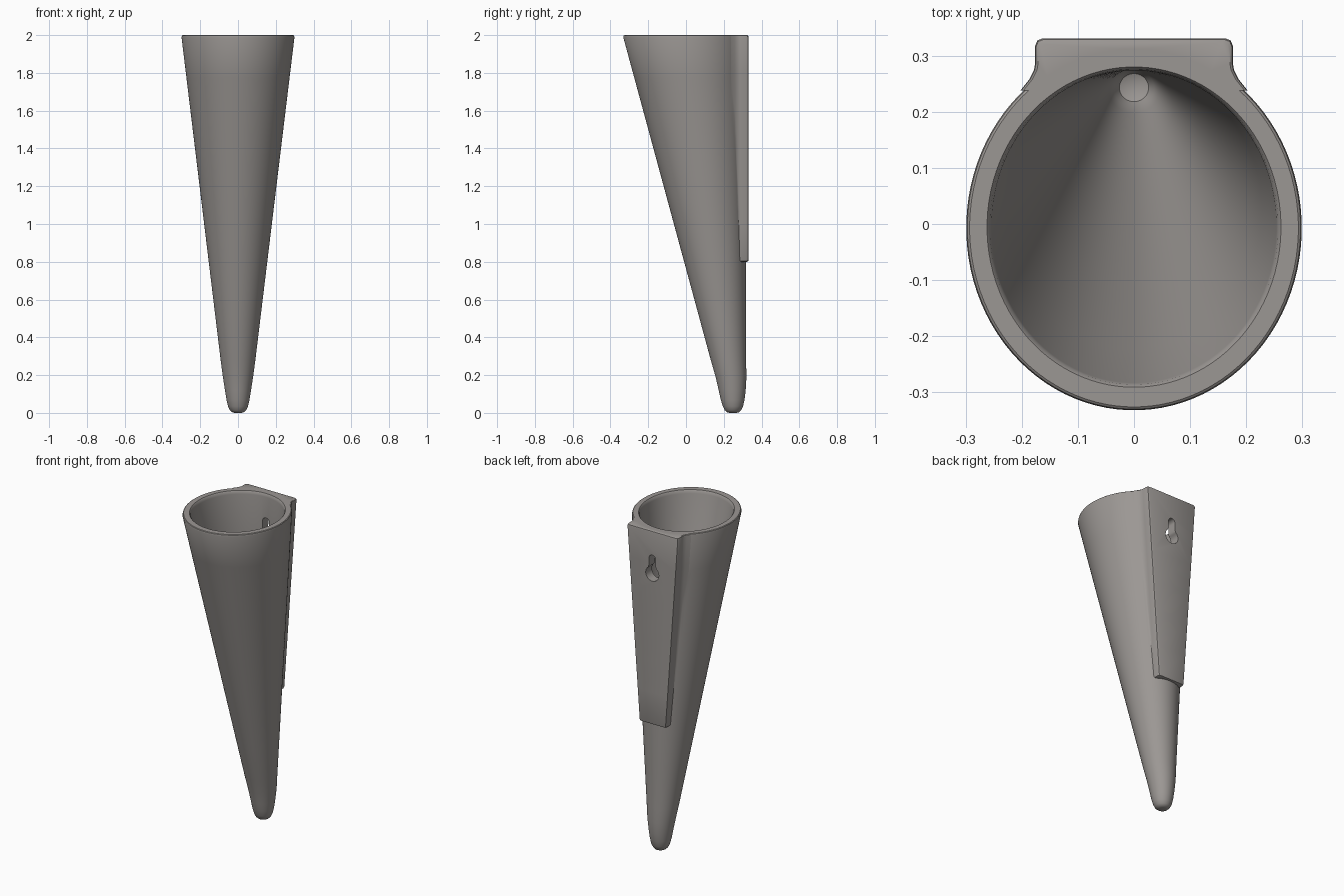
import bpy, bmesh, math

if "Cube" in bpy.data.objects:
    bpy.data.objects.remove(bpy.data.objects["Cube"])

grey = bpy.data.materials.new("warm grey")
grey.diffuse_color = (0.33, 0.31, 0.295, 1)
grey.use_nodes = True
grey.node_tree.nodes["Principled BSDF"].inputs["Base Color"].default_value = grey.diffuse_color


def loft(name, rings):
    """Solid made by joining equal-length rings of points, capped at both ends."""
    bm = bmesh.new()
    rows = [[bm.verts.new(p) for p in r] for r in rings]
    n = len(rows[0])
    for a, b in zip(rows, rows[1:]):
        for i in range(n):
            j = (i + 1) % n
            bm.faces.new((a[i], a[j], b[j], b[i]))
    bm.faces.new(rows[0][::-1])
    bm.faces.new(rows[-1])
    bmesh.ops.recalc_face_normals(bm, faces=bm.faces)
    me = bpy.data.meshes.new(name)
    bm.to_mesh(me)
    bm.free()
    ob = bpy.data.objects.new(name, me)
    bpy.context.collection.objects.link(ob)
    me.materials.append(grey)
    return ob


def ellipse(z, rx, y_front, y_back, n=96):
    cy, ry = (y_front + y_back) / 2, (y_back - y_front) / 2
    return [(rx * math.cos(2 * math.pi * (i + .5) / n),
             cy + ry * math.sin(2 * math.pi * (i + .5) / n), z) for i in range(n)]


def blend(a, b, steps):
    return [tuple(p + (q - p) * k / steps for p, q in zip(a, b)) for k in range(steps)]


# Cone body: rounded tip, nearly upright back, leaning front (z, rx, y front, y back)
tip = [(0, .018, .230, .268), (.004, .032, .216, .282), (.014, .043, .205, .292),
       (.035, .053, .195, .302), (.07, .061, .184, .310), (.12, .069, .173, .316),
       (.19, .080, .157, .320)]
prof = tip + blend((.28, .092, .131, .318), (1.988, .299, -.332, .318), 8)
prof += [(1.988, .299, -.332, .318), (1.997, .297, -.330, .316), (2, .293, -.326, .312)]
body = loft("cone_holder", [ellipse(*p) for p in prof])


# Tapered wall plate on the back, with rounded corners and flared roots
def plate_ring(z, inset=0.0):
    t = (z - .8) / 1.2
    w = .092 + .085 * t - inset
    yb = .331 - inset
    root = .278 - .004 * t
    half = [(w + .026, root - .036), (w + .010, root - .016), (w + .002, root),
            (w, root + .012), (w, yb - .014), (w - .004, yb - .004), (w - .014, yb)]
    pts = half + [(-x, y) for x, y in reversed(half)]
    return [(x, y, z) for x, y in pts]


plate = loft("wall_plate", [plate_ring(.8, .008), plate_ring(.803, .002), plate_ring(.81)]
             + [plate_ring(.8 + .2 * k) for k in range(1, 6)]
             + [plate_ring(1.99), plate_ring(1.997, .002), plate_ring(2, .006)])

# Cavity cutter, flared a little at the mouth
cav = [(.20, .012, .232, .256), (.205, .026, .218, .268), (.225, .036, .208, .274)]
cav += blend((.26, .044, .198, .276), (1.98, .254, -.283, .274), 8)
cav += [(1.98, .254, -.283, .274), (1.994, .257, -.286, .276),
        (2.0, .262, -.291, .280), (2.05, .262, -.291, .280)]
cavity = loft("cavity_cutter", [ellipse(*p) for p in cav])

# Keyhole cutter: large round hole with a narrow slot above
R, r, z0, z1 = .045, .023, 1.735, 1.828
a0 = math.acos(.028 / R)
right = [(R * math.cos(a), z0 + R * math.sin(a))
         for a in [-math.pi / 2 + (a0 + math.pi / 2) * k / 16 for k in range(1, 17)]]
right += [(.0245, z0 + .043), (r, z0 + .055)]
right += [(r * math.cos(a), z1 + r * math.sin(a))
          for a in [math.pi / 2 * k / 8 for k in range(8)]]
outline = [(0, z0 - R)] + right + [(0, z1 + r)] + [(-x, z) for x, z in reversed(right)]
keyhole = loft("keyhole_cutter", [[(x, y, z) for x, z in outline] for y in (.15, .4)])

# Join the plate, then hollow out the cone and punch the keyhole
for tool, op in ((plate, 'UNION'), (cavity, 'DIFFERENCE'), (keyhole, 'DIFFERENCE')):
    m = body.modifiers.new(tool.name, 'BOOLEAN')
    m.object, m.operation, m.solver = tool, op, 'EXACT'
    bpy.context.view_layer.objects.active = body
    bpy.ops.object.modifier_apply(modifier=m.name)
    bpy.data.objects.remove(tool)

bpy.ops.object.select_all(action='DESELECT')
body.select_set(True)
bpy.context.view_layer.objects.active = body
bpy.ops.object.shade_smooth_by_angle(angle=math.radians(35))
